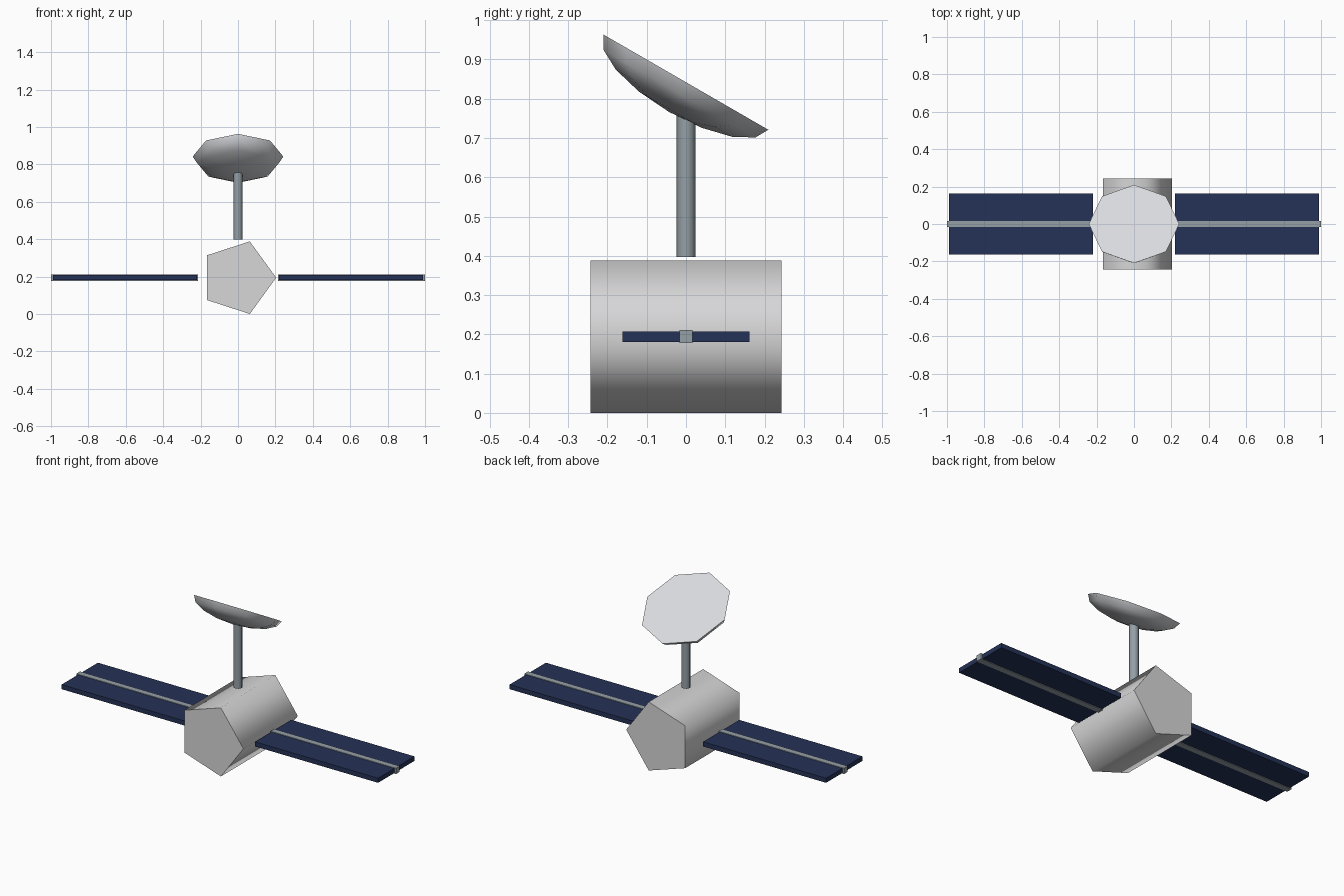
import bpy
import bmesh
from math import pi, cos, sin, radians
from mathutils import Matrix, Vector

if "Cube" in bpy.data.objects:
    bpy.data.objects.remove(bpy.data.objects["Cube"], do_unlink=True)


def material(name, rgb):
    mat = bpy.data.materials.new(name)
    mat.use_nodes = True
    mat.diffuse_color = (*rgb, 1)
    mat.node_tree.nodes["Principled BSDF"].inputs["Base Color"].default_value = (*rgb, 1)
    return mat


hull_grey = material("hull light grey", (0.68, 0.68, 0.69))
dish_white = material("dish white", (0.70, 0.71, 0.74))
panel_navy = material("panel navy", (0.018, 0.032, 0.095))
metal_grey = material("metal grey", (0.30, 0.35, 0.38))


def finish(name, bm, mat, smooth_sides=False):
    """Turn a bmesh into an object; end caps (not facing round the axis) stay flat."""
    bmesh.ops.recalc_face_normals(bm, faces=bm.faces)
    for face in bm.faces:
        face.smooth = smooth_sides and len(face.verts) <= 4
    mesh = bpy.data.meshes.new(name)
    bm.to_mesh(mesh)
    bm.free()
    mesh.materials.append(mat)
    obj = bpy.data.objects.new(name, mesh)
    bpy.context.collection.objects.link(obj)
    return obj


def box(name, low, high, mat):
    low, high = Vector(low), Vector(high)
    bm = bmesh.new()
    bmesh.ops.create_cube(bm, size=1)
    bmesh.ops.scale(bm, vec=high - low, verts=bm.verts)
    bmesh.ops.translate(bm, vec=(low + high) / 2, verts=bm.verts)
    return finish(name, bm, mat)


def prism(name, sides, radius, length, matrix, mat):
    """Closed prism with its first corner on +x and its axis on local z."""
    bm = bmesh.new()
    corners = [bm.verts.new((radius * cos(2 * pi * i / sides),
                             radius * sin(2 * pi * i / sides), -length / 2))
               for i in range(sides)]
    base = bm.faces.new(corners)
    top = bmesh.ops.extrude_face_region(bm, geom=[base], use_keep_orig=True)["geom"]
    bmesh.ops.translate(bm, vec=(0, 0, length),
                        verts=[v for v in top if isinstance(v, bmesh.types.BMVert)])
    bm.transform(matrix)
    return finish(name, bm, mat, True)


# Five-sided hull lying along y
HULL_Z = 0.194
prism("hull", 5, 0.204, 0.486,
      Matrix.Translation((0, 0, HULL_Z)) @ Matrix.Rotation(pi / 2, 4, "X"), hull_grey)

# Solar panels with a spar through the middle of each
for side, sign in (("left", 1), ("right", -1)):
    for part, x0, x1, y, z, mat in (("solar_panel", 0.22, 0.99, 0.162, 0.013, panel_navy),
                                    ("panel_spar", 0.215, 1.0, 0.0165, 0.0165, metal_grey)):
        near, far = sorted((sign * x0, sign * x1))
        box(f"{side}_{part}", (near, -y, HULL_Z - z), (far, y, HULL_Z + z), mat)

# Antenna mast
prism("antenna_mast", 8, 0.0243, 0.383, Matrix.Translation((0, 0, 0.5885)), metal_grey)

# Dish: lower half of a flattened eight-sided sphere, closed on top and tilted back
bm = bmesh.new()
bmesh.ops.create_uvsphere(bm, u_segments=8, v_segments=8, radius=0.242)
cut = bmesh.ops.bisect_plane(bm, geom=bm.verts[:] + bm.edges[:] + bm.faces[:], dist=1e-5,
                             plane_co=(0, 0, 0), plane_no=(0, 0, 1), clear_outer=True)
bmesh.ops.holes_fill(bm, edges=[e for e in bm.edges if e.is_boundary], sides=0)
bmesh.ops.scale(bm, vec=(1, 1, 0.36), verts=bm.verts)
bm.transform(Matrix.Translation((0, 0, 0.842)) @ Matrix.Rotation(radians(-30), 4, "X"))
finish("antenna_dish", bm, dish_white, True)
